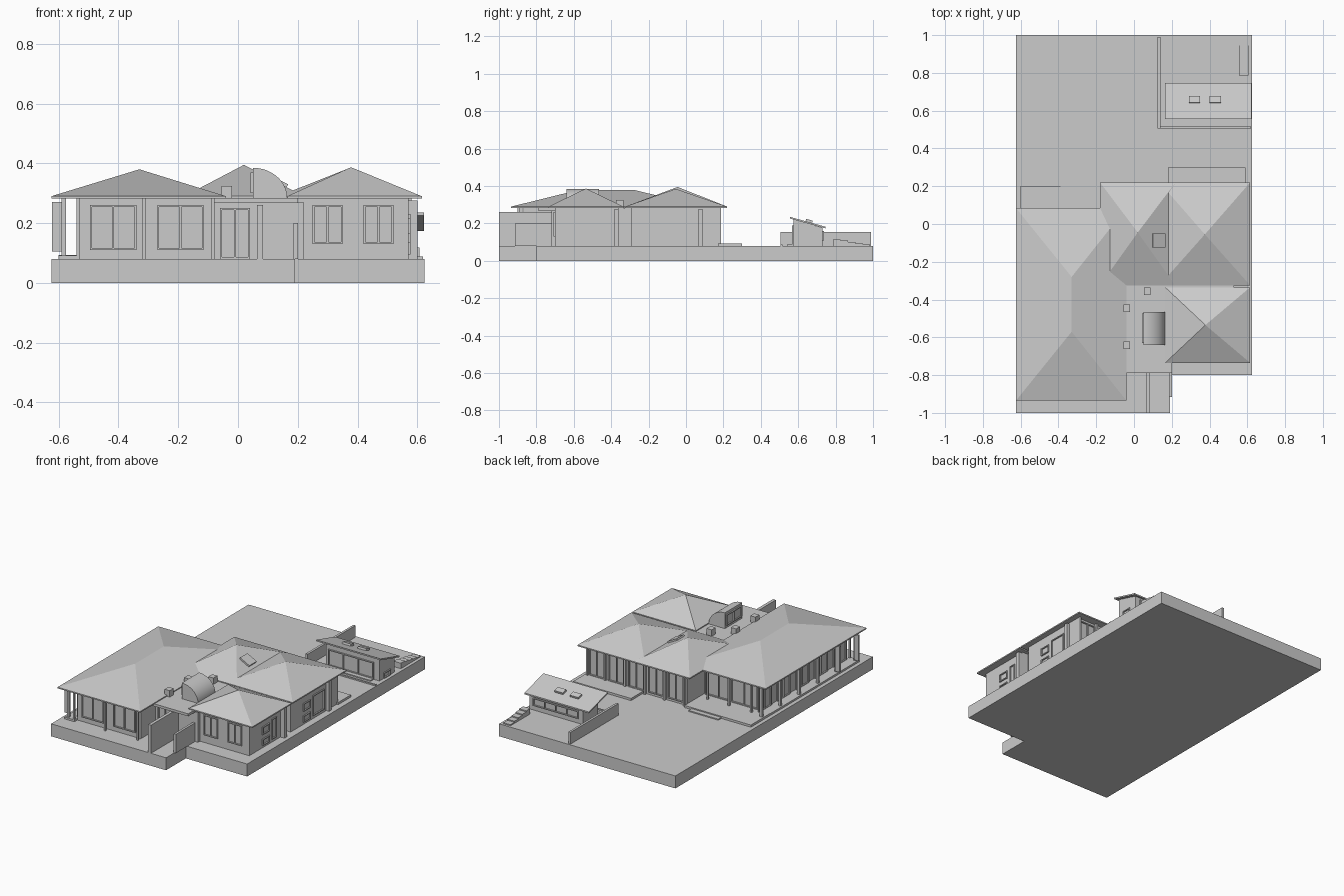
import bpy, bmesh, math

cube = bpy.data.objects.get("Cube")
if cube:
    bpy.data.objects.remove(cube)

grey = bpy.data.materials.new("plain grey")
grey.use_nodes = True
grey.diffuse_color = (0.6, 0.6, 0.6, 1)
grey.node_tree.nodes["Principled BSDF"].inputs["Base Color"].default_value = (0.6, 0.6, 0.6, 1)


def make(name, bm):
    bmesh.ops.recalc_face_normals(bm, faces=bm.faces)
    mesh = bpy.data.meshes.new(name)
    bm.to_mesh(mesh)
    bm.free()
    mesh.materials.append(grey)
    ob = bpy.data.objects.new(name, mesh)
    bpy.context.collection.objects.link(ob)
    return ob


def box(name, x0, x1, y0, y1, z0, z1):
    bm = bmesh.new()
    bmesh.ops.create_cube(bm, size=1)
    for v in bm.verts:
        v.co = ((x0, x1)[v.co.x > 0], (y0, y1)[v.co.y > 0], (z0, z1)[v.co.z > 0])
    return make(name, bm)


def prism(name, points, axis, a, b):
    """Extrude a closed outline along an axis from a to b."""
    bm = bmesh.new()
    def place(p, t):
        q = list(p)
        q.insert(axis, t)
        return bm.verts.new(q)
    face = bm.faces.new([place(p, a) for p in points])
    ext = bmesh.ops.extrude_face_region(bm, geom=[face])
    for v in ext["geom"]:
        if isinstance(v, bmesh.types.BMVert):
            v.co[axis] = b
    return make(name, bm)


EAVE, LIP, GROUND = 0.29, 0.282, 0.08


def hip_roof(name, x0, x1, y0, y1, ridge0, ridge1, top):
    """Hipped roof on a thin eave; equal ridge ends give a pyramid."""
    bm = bmesh.new()
    corners = [(x0, y0), (x1, y0), (x1, y1), (x0, y1)]
    low = [bm.verts.new((x, y, LIP)) for x, y in corners]
    mid = [bm.verts.new((x, y, EAVE)) for x, y in corners]
    a = bm.verts.new((*ridge0, top))
    b = a if ridge0 == ridge1 else bm.verts.new((*ridge1, top))
    bm.faces.new(low)
    for i in range(4):
        j = (i + 1) % 4
        bm.faces.new((low[i], low[j], mid[j], mid[i]))
        peak = (a, a, b, b)[i], (a, b, b, a)[i]
        bm.faces.new([mid[i], mid[j]] + ([peak[1], peak[0]] if peak[0] != peak[1] else [peak[0]]))
    return make(name, bm)


def window(name, side, at, u0, u1, z0, z1, panes=1):
    """Raised frame with mullions; side is the outward wall direction."""
    t, d = 0.006, 0.008
    lo, hi = (at, at + d) if side[0] == "+" else (at - d, at)
    bars = [(u0, u1, z0, z0 + t), (u0, u1, z1 - t, z1)]
    for i in range(panes + 1):
        u = u0 + (u1 - u0 - t) * i / panes
        bars.append((u, u + t, z0, z1))
    for a, b, c, e in bars:
        if side[1] == "y":
            box(name, a, b, lo, hi, c, e)
        else:
            box(name, lo, hi, a, b, c, e)


# Ground slab with a notched front corner
prism("ground_slab", [(-0.625, -1), (0.19, -1), (0.19, -0.8), (0.625, -0.8),
                      (0.625, 1), (-0.625, 1)], 2, 0, GROUND)

# Main roofs
hip_roof("left_wing_roof", -0.625, -0.04, -0.935, 0.085, (-0.33, -0.57), (-0.33, -0.28), 0.38)
hip_roof("back_roof_west", -0.18, 0.22, -0.325, 0.22, (0.02, -0.045), (0.02, -0.045), 0.395)
hip_roof("back_roof_east", 0.135, 0.615, -0.325, 0.22, (0.375, -0.055), (0.375, -0.055), 0.385)
hip_roof("front_right_roof", 0.165, 0.615, -0.735, -0.335, (0.378, -0.535), (0.378, -0.535), 0.387)
box("flat_entry_roof", -0.2, 0.2, -0.79, -0.3, 0.268, 0.284)

# House walls
box("left_wing_walls", -0.53, -0.08, -0.87, 0.0, GROUND, LIP)
box("back_walls", -0.13, 0.58, -0.295, 0.17, GROUND, LIP)
box("front_right_walls", 0.2, 0.57, -0.7, -0.36, GROUND, LIP)
box("entry_wall", -0.1, 0.22, -0.72, -0.28, GROUND, 0.27)
box("link_wall", 0.2, 0.53, -0.37, -0.28, GROUND, LIP)

# Entry screen walls
box("tall_screen_wall", 0.063, 0.083, -1, -0.72, GROUND, 0.26)
box("low_screen_wall", 0.185, 0.2, -0.915, -0.7, GROUND, 0.2)
window("entry_door", "-y", -0.72, -0.06, 0.04, GROUND, 0.25, 2)

# Left wing front and side verandas
for x in (-0.535, -0.315, -0.085):
    box("front_column", x - 0.006, x + 0.006, -0.9, -0.888, GROUND, LIP)
for x in (-0.495, -0.27):
    window("front_window", "-y", -0.87, x, x + 0.155, 0.11, 0.26, 2)
for i in range(6):
    y = -0.89 + i * 0.19
    box("veranda_column", -0.59, -0.575, y, y + 0.015, GROUND, LIP)
    if i < 5:
        window("veranda_window", "-x", -0.53, y + 0.03, y + 0.16, 0.09, 0.26, 2)
box("side_plinth", -0.6, -0.53, -0.9, 0.06, GROUND, 0.092)
for y in (-0.87, -0.68):
    box("side_screen", -0.622, -0.59, y, y + 0.012, 0.105, 0.27)
window("rear_glazing", "+y", 0.0, -0.51, -0.14, 0.095, 0.265, 4)
for x in (-0.5, -0.34, -0.19):
    box("rear_column", x - 0.006, x + 0.006, 0.045, 0.057, GROUND, LIP)

# Windows of the right-hand rooms
for x in (0.25, 0.42):
    window("room_front_window", "-y", -0.7, x, x + 0.1, 0.13, 0.26, 2)
for wall, y in ((0.57, -0.57), (0.58, -0.17)):
    window("upper_side_window", "+x", wall, y, y + 0.07, 0.165, 0.215)
    window("lower_side_window", "+x", wall, y, y + 0.07, 0.095, 0.137)
window("narrow_side_window", "+x", 0.57, -0.475, -0.43, 0.1, 0.23)
window("large_side_window", "+x", 0.58, -0.075, 0.04, 0.1, 0.23)
for y, wall in ((-0.385, 0.57), (0.065, 0.58)):
    box("side_pier", wall, 0.6, y, y + 0.025, GROUND, 0.275)

# Rear glazing between posts
for i in range(5):
    x = -0.12 + i * 0.14
    window("back_window", "+y", 0.17, x + 0.015, x + 0.125, 0.095, 0.265, 2)
    box("back_post", x, x + 0.012, 0.17, 0.186, GROUND, LIP)
box("back_corner_post", 0.568, 0.58, 0.17, 0.186, GROUND, LIP)

# Terraces and steps
box("left_terrace", -0.6, -0.13, 0.0, 0.2, GROUND, 0.094)
box("left_terrace_step", -0.39, -0.18, 0.2, 0.23, GROUND, 0.087)
box("back_terrace", 0.18, 0.59, 0.17, 0.3, GROUND, 0.094)

# Quarter-round roof light with a glazed flat side
arc = [(0.05, 0.283)] + [(0.05 + 0.115 * math.sin(math.pi / 2 * i / 16),
                          0.283 + 0.102 * math.cos(math.pi / 2 * i / 16)) for i in range(17)]
light = prism("curved_roof_light", arc, 1, -0.64, -0.465)
bpy.context.view_layer.objects.active = light
light.select_set(True)
bpy.ops.object.shade_smooth_by_angle(angle=math.radians(30))
window("roof_light_frame", "-x", 0.05, -0.63, -0.475, 0.3, 0.37, 2)

# Small roof vents
for x, y in ((-0.038, -0.447), (-0.038, -0.643), (0.07, -0.355)):
    box("roof_vent", x - 0.018, x + 0.018, y - 0.02, y + 0.02, 0.283, 0.325)

# Skylight on the east slope of the back roof
skylight = box("roof_skylight", -0.037, 0.037, -0.037, 0.037, -0.008, 0.01)
skylight.location = (0.13, -0.087, 0.338)
skylight.rotation_euler = (0, math.atan2(0.105, 0.2), 0)

# Garden house with a single-pitch roof
prism("garden_house_walls", [(0.575, GROUND), (0.73, GROUND), (0.73, 0.176), (0.575, 0.225)],
      0, 0.22, 0.6)
prism("garden_house_roof", [(0.556, 0.226), (0.556, 0.235), (0.747, 0.182), (0.747, 0.173)],
      0, 0.165, 0.622)
for x in (0.29, 0.40):
    lid = box("garden_house_skylight", x, x + 0.06, -0.018, 0.018, -0.005, 0.012)
    lid.location = (0, 0.657, 0.208)
    lid.rotation_euler = (-math.atan2(0.053, 0.191), 0, 0)
window("garden_house_front", "-y", 0.575, 0.24, 0.56, 0.085, 0.19, 3)
window("garden_house_back", "+y", 0.73, 0.25, 0.57, 0.11, 0.16, 4)
window("garden_house_side", "+x", 0.6, 0.615, 0.68, 0.082, 0.118)

# Garden court walls, deck and stairs
box("court_wall", 0.125, 0.14, 0.505, 0.99, GROUND, 0.155)
box("court_front_kerb", 0.14, 0.62, 0.505, 0.515, GROUND, 0.088)
box("court_deck", 0.225, 0.56, 0.54, 0.58, GROUND, 0.087)
for i in range(5):
    box("court_stair", 0.555, 0.605, 0.785 + i * 0.04, 0.825 + i * 0.04, GROUND, 0.115 - i * 0.007)
